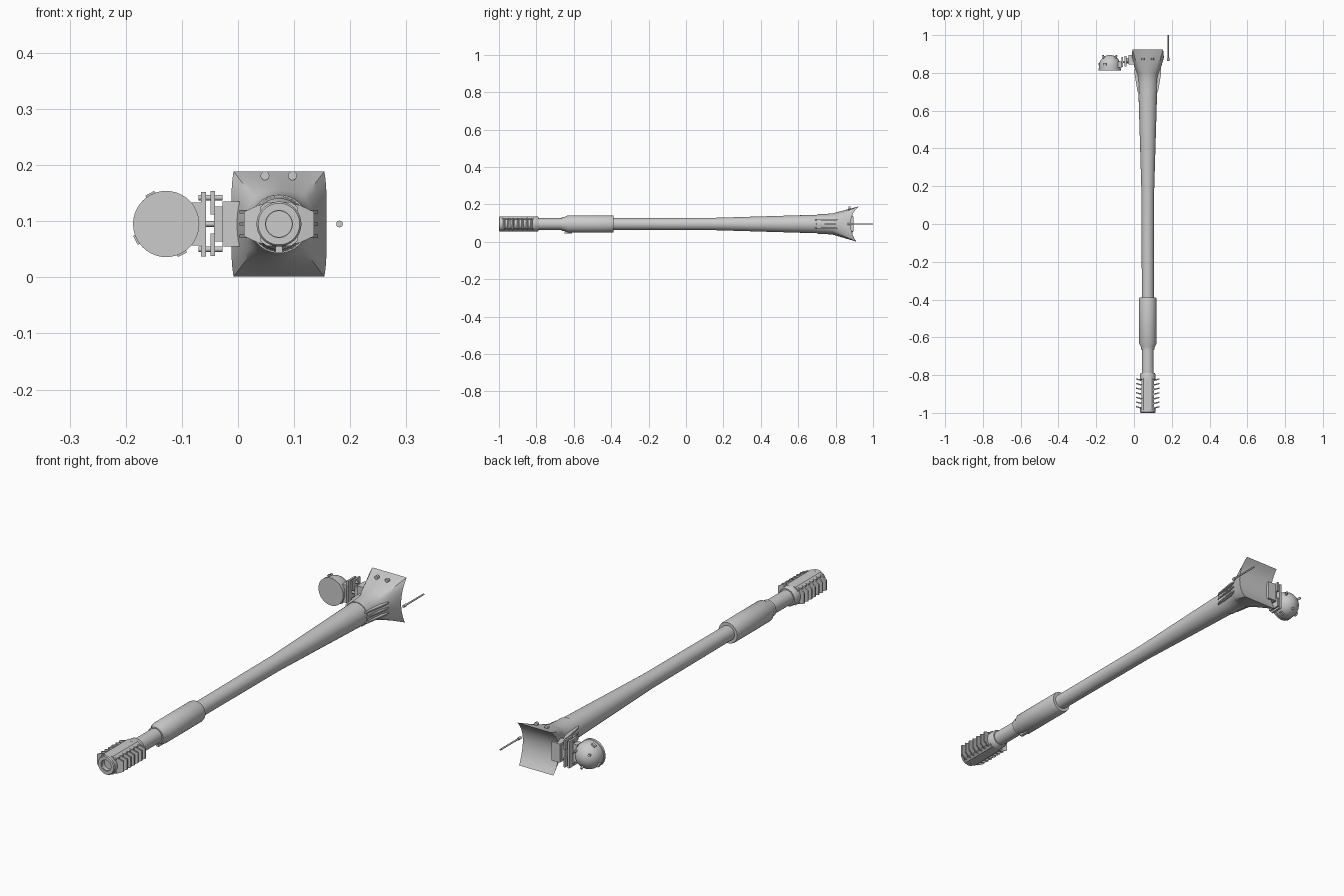
import bpy, bmesh, math
from mathutils import Vector

if "Cube" in bpy.data.objects:
    bpy.data.objects.remove(bpy.data.objects["Cube"])

CX, CZ = 0.073, 0.095          # barrel axis
mat = bpy.data.materials.new("plain grey")
mat.diffuse_color = (0.6, 0.6, 0.6, 1)
mat.use_nodes = True
mat.node_tree.nodes["Principled BSDF"].inputs["Base Color"].default_value = mat.diffuse_color


def finish(name, bm, angle=35):
    bmesh.ops.remove_doubles(bm, verts=bm.verts, dist=1e-6)
    bmesh.ops.recalc_face_normals(bm, faces=bm.faces)
    me = bpy.data.meshes.new(name)
    bm.to_mesh(me)
    bm.free()
    ob = bpy.data.objects.new(name, me)
    bpy.context.collection.objects.link(ob)
    me.materials.append(mat)
    bpy.ops.object.select_all(action='DESELECT')
    ob.select_set(True)
    bpy.context.view_layer.objects.active = ob
    bpy.ops.object.shade_smooth_by_angle(angle=math.radians(angle))
    return ob


def lathe(name, profile, cx=CX, cz=CZ, n=40):
    """Revolve (y, radius) points about a line along y."""
    bm = bmesh.new()
    rings = [[bm.verts.new((cx + r * math.cos(2 * math.pi * k / n), y,
                            cz + r * math.sin(2 * math.pi * k / n))) for k in range(n)]
             for y, r in profile]
    for a, b in zip(rings, rings[1:]):
        for k in range(n):
            bm.faces.new((a[k], a[(k + 1) % n], b[(k + 1) % n], b[k]))
    bm.faces.new(rings[0])
    bm.faces.new(rings[-1])
    return finish(name, bm)


def box(name, x, y, z):
    bm = bmesh.new()
    bmesh.ops.create_cube(bm, size=1)
    for v in bm.verts:
        v.co = [(lo + hi) / 2 + c * (hi - lo) for c, (lo, hi) in zip(v.co, (x, y, z))]
    return finish(name, bm)


def rod(name, a, b, r, n=12):
    a, b = Vector(a), Vector(b)
    bm = bmesh.new()
    bmesh.ops.create_cone(bm, cap_ends=True, segments=n, radius1=r, radius2=r, depth=(b - a).length)
    q = Vector((0, 0, 1)).rotation_difference(b - a)
    for v in bm.verts:
        v.co = q @ v.co + (a + b) / 2
    return finish(name, bm)


def slab(name, pts, offset):
    """Extrude a flat polygon along an offset vector."""
    bm = bmesh.new()
    f = bm.faces.new([bm.verts.new(p) for p in pts])
    new = bmesh.ops.extrude_face_region(bm, geom=[f])['geom']
    bmesh.ops.translate(bm, vec=offset, verts=[g for g in new if isinstance(g, bmesh.types.BMVert)])
    return finish(name, bm, 25)


# Barrel tube with open bore
lathe("barrel", [(-0.7, 0.001), (-0.7, 0.023), (-0.995, 0.023), (-0.995, 0.031), (-0.6, 0.031),
                 (0.15, 0.033), (0.35, 0.039), (0.55, 0.045), (0.72, 0.050), (0.75, 0.050)])
# Fume extractor sleeve
lathe("extractor_sleeve", [(-0.665, 0.030), (-0.665, 0.036), (-0.65, 0.037), (-0.632, 0.046),
                           (-0.395, 0.046), (-0.388, 0.044), (-0.388, 0.030)])
box("extractor_lug", (CX - 0.006, CX + 0.006), (-0.65, -0.61), (0.043, 0.055))

# Muzzle brake: end rings, rails and swept side fins
lathe("brake_front_ring", [(-0.978, 0.024), (-0.978, 0.040), (-0.996, 0.040), (-1.0, 0.037),
                           (-1.0, 0.024), (-0.97, 0.024)])
lathe("brake_rear_collar", [(-0.83, 0.030), (-0.83, 0.040), (-0.794, 0.040), (-0.788, 0.036), (-0.788, 0.030)])
for s, side in ((1, "top"), (-1, "bottom")):
    slab(f"brake_{side}_rail", [(CX + x, -0.985, CZ + s * z) for x, z in
         ((-0.034, 0.024), (-0.034, 0.03), (-0.022, 0.039), (0.022, 0.039), (0.034, 0.03), (0.034, 0.024))],
         (0, 0.17, 0))
for s, side in ((1, "right"), (-1, "left")):
    for i in range(7):
        y = -0.978 + i * 0.0245
        slab(f"brake_{side}_fin_{i}", [(CX + s * x, y + d, CZ + z) for x, d, z in
             ((0.026, 0, -0.035), (0.036, 0, -0.034), (0.062, 0.008, -0.022),
              (0.062, 0.008, 0.022), (0.036, 0, 0.034), (0.026, 0, 0.035))], (0, 0.006, 0))

# Mantlet: round collar blending into a rectangular flare with a concave back
N, HW, HH = 64, 0.081, 0.094
bm = bmesh.new()


def mantlet_ring(t):
    ring = []
    for k in range(N):
        a = 2 * math.pi * k / N
        c, s = math.cos(a), math.sin(a)
        m = max(abs(c), abs(s))
        u, v = c / m, s / m
        back = 0.88 + 0.1235 - math.sqrt(0.1235 ** 2 - (0.088 * v) ** 2) + 0.006 * v * v * v
        px = u * HW * (1 + 0.05 * (1 - v ** 4))
        ring.append(bm.verts.new((CX + 0.057 * c * (1 - t) + px * t, 0.785 * (1 - t) + back * t,
                                  CZ + 0.057 * s * (1 - t) + v * HH * t)))
    return ring


rings = [[bm.verts.new((CX + r * math.cos(2 * math.pi * k / N), y, CZ + r * math.sin(2 * math.pi * k / N)))
          for k in range(N)] for y, r in ((0.70, 0.048), (0.70, 0.052), (0.74, 0.053))]
rings += [mantlet_ring(i / 8) for i in range(9)]
for a, b in zip(rings, rings[1:]):
    for k in range(N):
        bm.faces.new((a[k], a[(k + 1) % N], b[(k + 1) % N], b[k]))
last = rings[-1]
for k in range(-N // 8, N // 8):
    bm.faces.new((last[k], last[k + 1], last[(N // 2 - k - 1) % N], last[(N // 2 - k) % N]))
finish("mantlet", bm, 40)

# Side ribs on the mantlet
for s, side in ((1, "right"), (-1, "left")):
    for i, z in enumerate((-0.022, 0, 0.022)):
        slab(f"{side}_rib_{i}", [(CX + s * x, y, CZ + z - 0.003) for x, y in
             ((0.045, 0.69), (0.054, 0.70), (0.070, 0.795), (0.070, 0.82), (0.045, 0.82))], (0, 0, 0.006))

# Lifting knobs on top
for i, x in enumerate((0.048, 0.097)):
    rod(f"knob_stem_{i}", (x, 0.878, 0.16), (x, 0.872, 0.18), 0.004)
    rod(f"knob_head_{i}", (x, 0.868, 0.181), (x, 0.880, 0.181), 0.008)

# Slim gun barrel beside the mantlet
lathe("side_gun", [(0.863, 0.002), (0.863, 0.006), (0.88, 0.006), (0.88, 0.0035), (1.0, 0.0035), (1.0, 0.001)],
      cx=0.181, n=12)

# Searchlight: flat lens, short drum, domed back
LX, R = -0.128, 0.059
dome = [(0.836 + R * math.sin(a), (R - 0.002) * math.cos(a)) for a in
        [math.pi / 2 * i / 10 for i in range(10)]]
lathe("searchlight", [(0.812, R), (0.822, R), (0.824, R - 0.002)] + dome + [(0.895, 0.001)], cx=LX)
for i in range(4):
    a = math.radians(28 + 90 * i + 90)
    d = Vector((math.cos(a), 0, math.sin(a)))
    p = Vector((LX, 0.84, CZ)) + d * 0.05
    t = Vector((-d.z, 0, d.x)) * 0.009
    slab(f"lamp_clip_{i}", [p - t, p + t, p + t + d * 0.012, p - t + d * 0.012], (0, 0.012, 0))
for i, (dx, dz) in enumerate(((0.028, 0.02), (-0.028, 0.02), (0, -0.03))):
    rod(f"lamp_stud_{i}", (LX + dx, 0.87, CZ + dz), (LX + dx * 1.3, 0.893, CZ + dz * 1.3), 0.005)

# Searchlight bracket
box("lamp_mount", (-0.085, -0.064), (0.828, 0.86), (0.057, 0.133))
box("outer_plate", (-0.066, -0.057), (0.83, 0.885), (0.037, 0.152))
box("upper_arm", (-0.049, -0.041), (0.835, 0.89), (0.112, 0.154))
box("lower_arm", (-0.049, -0.041), (0.835, 0.89), (0.038, 0.078))
box("mantlet_block", (-0.028, 0.012), (0.845, 0.895), (0.055, 0.135))
box("link_plate", (-0.043, -0.026), (0.85, 0.88), (0.064, 0.126))
for i, z in enumerate((0.050, 0.095, 0.142)):
    rod(f"bracket_pin_{i}", (-0.07, 0.858, z), (-0.028, 0.858, z), 0.005)
